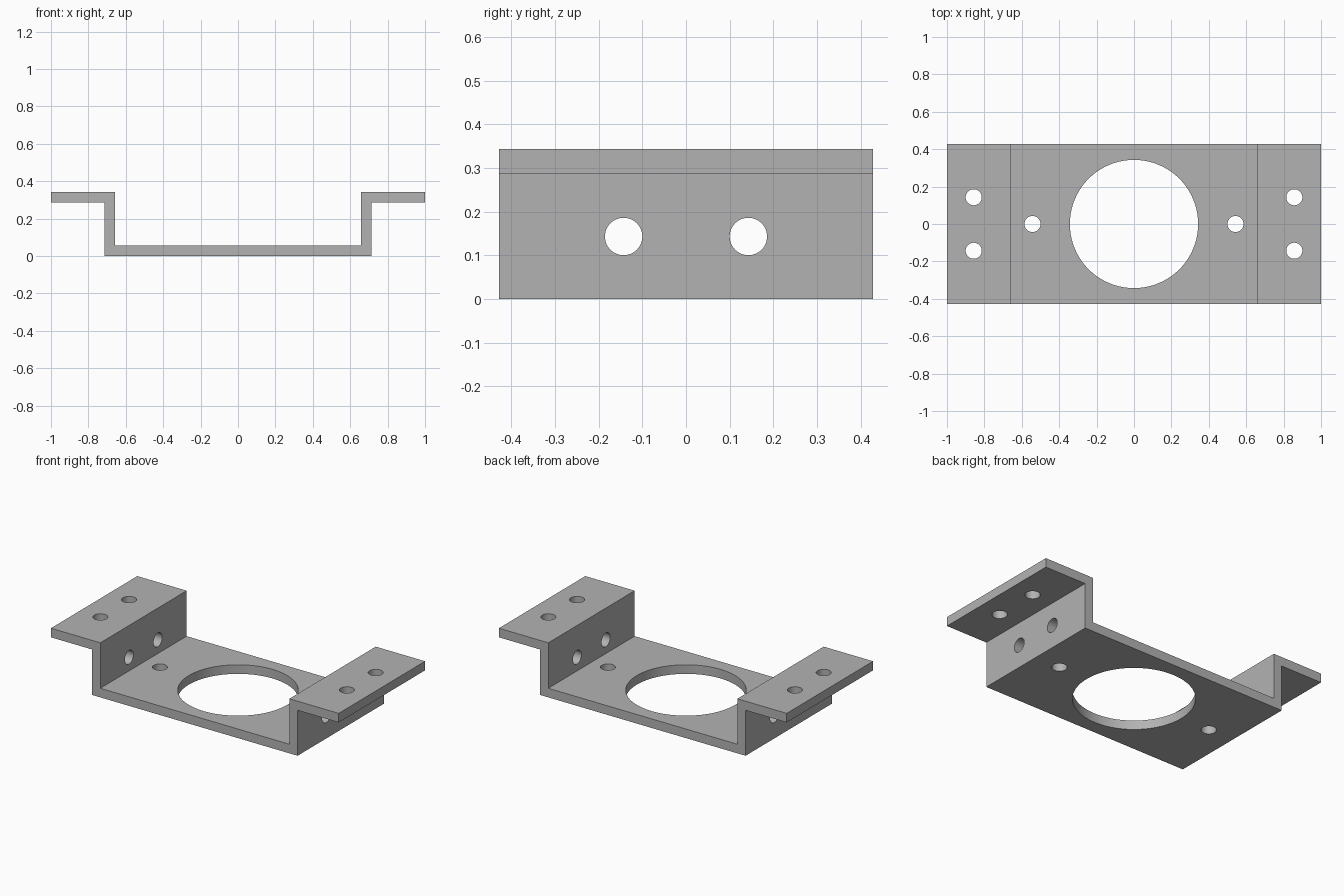
import bpy, bmesh
from math import pi
from mathutils import Matrix

cube = bpy.data.objects.get("Cube")
if cube:
    bpy.data.objects.remove(cube, do_unlink=True)

U = 1 / 35           # design unit
HALF_DEPTH = 15 * U

metal = bpy.data.materials.new("grey metal")
metal.use_nodes = True
grey = (0.45, 0.45, 0.45, 1)
metal.diffuse_color = grey
metal.node_tree.nodes["Principled BSDF"].inputs["Base Color"].default_value = grey


def add_object(name, bm):
    mesh = bpy.data.meshes.new(name)
    bmesh.ops.recalc_face_normals(bm, faces=bm.faces)
    bm.to_mesh(mesh)
    bm.free()
    mesh.materials.append(metal)
    obj = bpy.data.objects.new(name, mesh)
    bpy.context.collection.objects.link(obj)
    return obj


def add_drill(bm, centre, radius, length, along_x=False, sides=48):
    turn = Matrix.Rotation(pi / 2, 4, "Y") if along_x else Matrix()
    place = Matrix.Translation([c * U for c in centre]) @ turn
    bmesh.ops.create_cone(bm, cap_ends=True, segments=sides, radius1=radius * U,
                          radius2=radius * U, depth=length * U, matrix=place)


# Bent bracket: half the hat-shaped section, mirrored and extruded along y
upper = [(23, 2), (23, 12), (35, 12)]
lower = [(35, 10), (25, 10), (25, 0)]
half = upper + lower
section = half + [(-x, z) for x, z in reversed(half)]
bm = bmesh.new()
face = bm.faces.new([bm.verts.new((x * U, -HALF_DEPTH, z * U)) for x, z in section])
sweep = bmesh.ops.extrude_face_region(bm, geom=[face])["geom"]
bmesh.ops.translate(bm, vec=(0, 2 * HALF_DEPTH, 0),
                    verts=[v for v in sweep if isinstance(v, bmesh.types.BMVert)])
bracket = add_object("bracket", bm)

# Drills: centre opening, base, flange and side wall holes
bm = bmesh.new()
add_drill(bm, (0, 0, 1), 12, 8, sides=96)
for side in (-1, 1):
    add_drill(bm, (19 * side, 0, 1), 1.5, 8)
    add_drill(bm, (0, 5 * side, 5), 1.5, 60, along_x=True)
    for y in (-5, 5):
        add_drill(bm, (30 * side, y, 11), 1.5, 8)
drills = add_object("hole_cutter", bm)
drills.hide_render = True

# Cut the holes, then discard the cutter
cut = bracket.modifiers.new("holes", "BOOLEAN")
cut.operation = "DIFFERENCE"
cut.solver = "EXACT"
cut.object = drills
bpy.context.view_layer.objects.active = bracket
bracket.select_set(True)
bpy.ops.object.modifier_apply(modifier=cut.name)
bpy.data.objects.remove(drills, do_unlink=True)

bpy.ops.object.shade_smooth_by_angle(angle=pi / 6)
